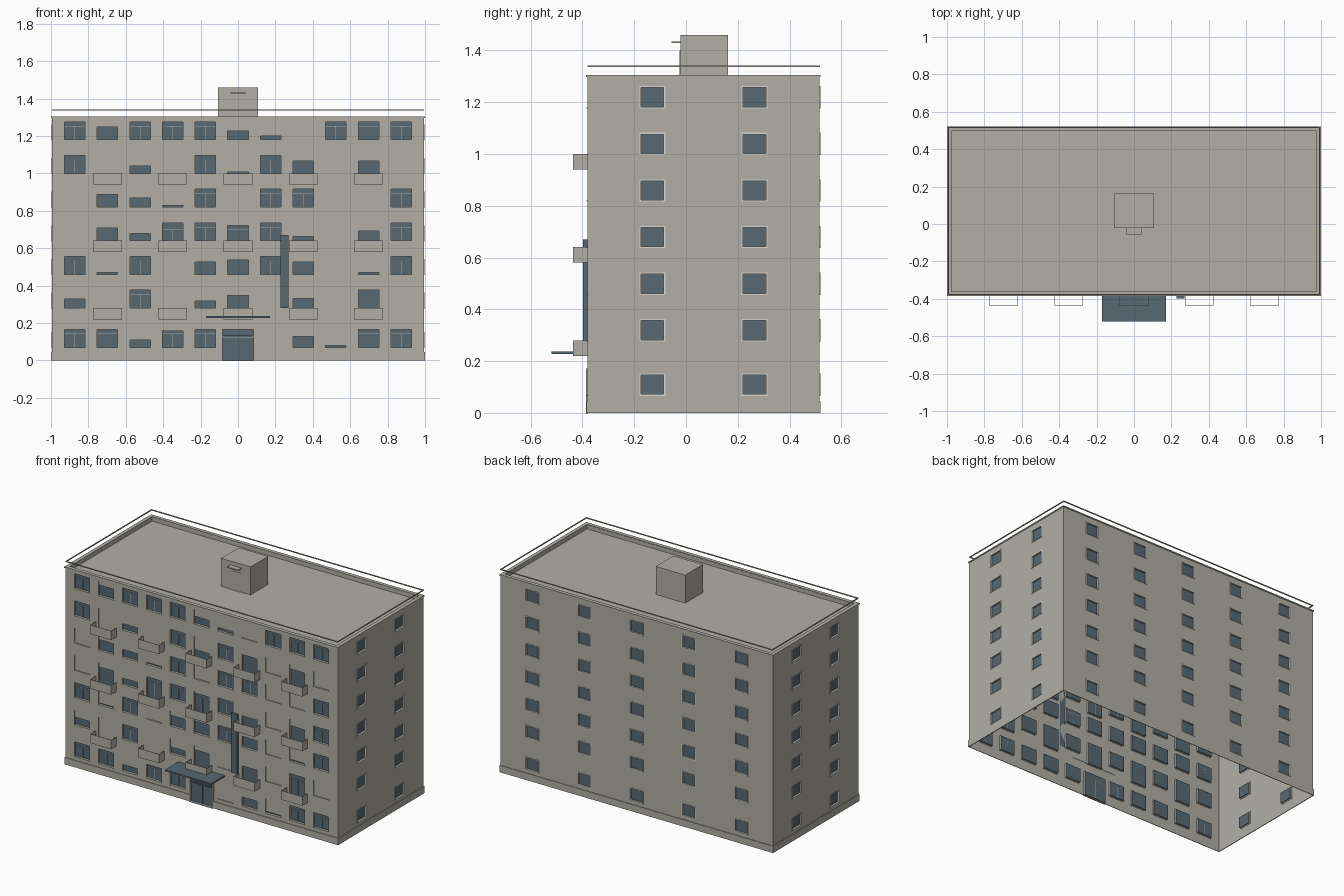
import bpy, bmesh
from mathutils import Vector

if "Cube" in bpy.data.objects:
    bpy.data.objects.remove(bpy.data.objects["Cube"])


def material(name, rgb):
    m = bpy.data.materials.new(name)
    m.diffuse_color = (*rgb, 1)
    m.use_nodes = True
    m.node_tree.nodes["Principled BSDF"].inputs["Base Color"].default_value = m.diffuse_color
    return m


WALL = material("warm grey concrete", (0.445, 0.43, 0.386))
GLASS = material("blue grey glass", (0.098, 0.138, 0.17))
FRAME = material("pale window frame", (0.68, 0.67, 0.63))

X, Y0, Y1, TOP = 0.995, -0.38, 0.516, 1.30
YC, YH = (Y0 + Y1) / 2, (Y1 - Y0) / 2
FLOORS = [0.07] + [0.28 + 0.18 * i for i in range(6)]
COLUMNS = [0.1745 * (i - 5) for i in range(11)]
UP = Vector((0, 0, 1))


def finish(name, bm, mats):
    me = bpy.data.meshes.new(name)
    bm.to_mesh(me)
    bm.free()
    for m in mats:
        me.materials.append(m)
    ob = bpy.data.objects.new(name, me)
    bpy.context.collection.objects.link(ob)
    return ob


def add_box(bm, lo, hi, mat=0):
    lo, hi = [min(a, b) for a, b in zip(lo, hi)], [max(a, b) for a, b in zip(lo, hi)]
    made = bmesh.ops.create_cube(bm, size=1)["verts"]
    for v in made:
        v.co = [lo[i] if v.co[i] < 0 else hi[i] for i in range(3)]
    for f in {f for v in made for f in v.link_faces}:
        f.material_index = mat


def boxes(name, parts, mat):
    bm = bmesh.new()
    for lo, hi in parts:
        add_box(bm, lo, hi)
    return finish(name, bm, [mat])


def ring(x, y0, y1, z0, z1, t):
    """Four bars around a rectangle, thickness t inwards."""
    return [((-x, y0, z0), (x, y0 + t, z1)), ((-x, y1 - t, z0), (x, y1, z1)),
            ((-x, y0 + t, z0), (-x + t, y1 - t, z1)), ((x - t, y0 + t, z0), (x, y1 - t, z1))]


def wall(name, origin, normal, half, holes, depth, framed):
    """Wall sheet with recessed windows; holes are (u0, u1, v0, v1, open share)."""
    bm = bmesh.new()
    n = Vector(normal)
    along = UP.cross(n)

    def p(u, v, d=0):
        return Vector(origin) + along * u + UP * v - n * d

    def quad(pts, mat=0):
        bm.faces.new([bm.verts.new(q) for q in pts]).material_index = mat

    def plate(u0, u1, v0, v1, d0, d1, mat=0):
        add_box(bm, p(u0, v0, d0), p(u1, v1, d1), mat)

    us = sorted({round(c, 5) for h in holes for c in h[:2]} | {-half, half})
    vs = sorted({round(c, 5) for h in holes for c in h[2:4]} | {0, TOP})
    for a, b in zip(us, us[1:]):
        for c, d in zip(vs, vs[1:]):
            mu, mv = (a + b) / 2, (c + d) / 2
            if not any(h[0] < mu < h[1] and h[2] < mv < h[3] for h in holes):
                quad([p(a, c), p(b, c), p(b, d), p(a, d)])
    for a, b, c, d, share in holes:
        loop = [(a, c), (b, c), (b, d), (a, d)]
        quad([p(u, v, depth) for u, v in loop], 1)
        for (s, t), (q, r) in zip(loop, loop[1:] + loop[:1]):
            quad([p(s, t), p(s, t, depth), p(q, r, depth), p(q, r)])
        if framed:
            w = 0.006
            plate(a - w, b + w, c - w, c, -0.003, 0.002, 2)
            plate(a - w, b + w, d, d + w, -0.003, 0.002, 2)
            plate(a - w, a, c, d, -0.003, 0.002, 2)
            plate(b, b + w, c, d, -0.003, 0.002, 2)
        else:
            # sill, lowered blind and slim glazing bars
            plate(a - 0.002, b + 0.002, c - 0.004, c, -0.004, 0.002)
            if share < 1:
                plate(a, b, d - (d - c) * (1 - share), d, 0.003, 0.006)
            if share > 0.8:
                m, k = (a + b) / 2, d - (d - c) * 0.25
                plate(m - 0.001, m + 0.001, c, k, depth - 0.003, depth)
                plate(a, b, k - 0.001, k + 0.001, depth - 0.003, depth)
    return finish(name, bm, [WALL, GLASS, FRAME])


# front wall: open share of each window in tenths, ground floor first
OPEN = ["XX49X-061XX", "50X048070X00"[:11], "X1X078X701X", "084XX9X507X",
        "0751X0XX00X"[:11], "X040X4X8080", "X7XXX520XXX"]
front = [(-0.082, 0.082, 0, 0.165, 1)]
for f, z in enumerate(FLOORS):
    for c, x in enumerate(COLUMNS):
        if OPEN[f][c] == "-":
            continue
        share = 1 if OPEN[f][c] == "X" else int(OPEN[f][c]) / 10
        low = 0.05 if f in (1, 3, 5) and c % 2 else 0
        front.append((x - 0.055, x + 0.055, z - low, z + 0.096, share))
wall("front_wall", (0, Y0, 0), (0, -1, 0), X, front, 0.012, False)


# plain side and rear walls
def grid(centres):
    return [(u - 0.044, u + 0.044, z + 0.002, z + 0.076, 1) for u in centres for z in FLOORS]


wall("right_wall", (X, YC, 0), (1, 0, 0), YH, grid([-0.13 - YC, 0.264 - YC]), 0.01, True)
wall("left_wall", (-X, YC, 0), (-1, 0, 0), YH, grid([0.13 + YC, YC - 0.264]), 0.01, True)
wall("rear_wall", (0, Y1, 0), (0, 1, 0), X, grid([0.382 * i for i in range(-2, 3)]), 0.01, True)

# plinth, interrupted at the entrance
P = 0.045
boxes("plinth", [((-1, Y0 - 0.004, 0), (-0.088, Y0, P)), ((0.088, Y0 - 0.004, 0), (1, Y0, P)),
                 ((-1, Y1, 0), (1, Y1 + 0.004, P)),
                 ((-1, Y0, 0), (-X, Y1, P)), ((X, Y0, 0), (1, Y1, P))], WALL)

# roof, parapet and guard rail
boxes("roof_slab", [((-X + 0.002, Y0 + 0.013, 1.265), (X - 0.002, Y1 - 0.011, 1.275))], WALL)
boxes("parapet", ring(X - 0.001, Y0 + 0.001, Y1 - 0.001, 1.275, 1.3, 0.018), WALL)
boxes("parapet_cap", ring(0.999, Y0 - 0.006, 0.52, 1.297, 1.305, 0.024), WALL)
boxes("roof_rail", ring(0.995, Y0, 0.518, 1.335, 1.341, 0.006), WALL)

# roof access hut
boxes("roof_hut", [((-0.108, -0.022, 1.27), (0.107, 0.162, 1.46))], WALL)
boxes("hut_door", [((-0.035, -0.025, 1.275), (0.035, -0.022, 1.4))], WALL)
boxes("hut_canopy", [((-0.04, -0.056, 1.428), (0.04, -0.022, 1.435))], WALL)

# balconies: thin parapets, open below
parts = []
for f in (1, 3, 5):
    for x in COLUMNS[1::2]:
        z0, z1, yf, h, t = FLOORS[f] - 0.06, FLOORS[f], -0.436, 0.077, 0.003
        parts += [((x - h, yf, z0), (x + h, yf + t, z1)),
                  ((x - h, yf + t, z0), (x - h + t, Y0, z1)),
                  ((x + h - t, yf + t, z0), (x + h, Y0, z1))]
boxes("balconies", parts, WALL)

# entrance: frame, transom, door split and canopy
boxes("entrance_frame", [((-0.09, Y0 - 0.006, 0), (-0.082, Y0, 0.172)),
                         ((0.082, Y0 - 0.006, 0), (0.09, Y0, 0.172)),
                         ((-0.082, Y0 - 0.006, 0.165), (0.082, Y0, 0.172))], WALL)
boxes("entrance_bars", [((-0.082, Y0 + 0.002, 0.126), (0.082, Y0 + 0.012, 0.134)),
                        ((-0.002, Y0 + 0.006, 0), (0.002, Y0 + 0.012, 0.126))], GLASS)
boxes("entrance_canopy", [((-0.17, -0.52, 0.228), (0.17, Y0, 0.237))], GLASS)

# tall glazed strip beside the entrance
boxes("stair_strip", [((0.226, -0.398, 0.28), (0.27, Y0, 0.67))], GLASS)
